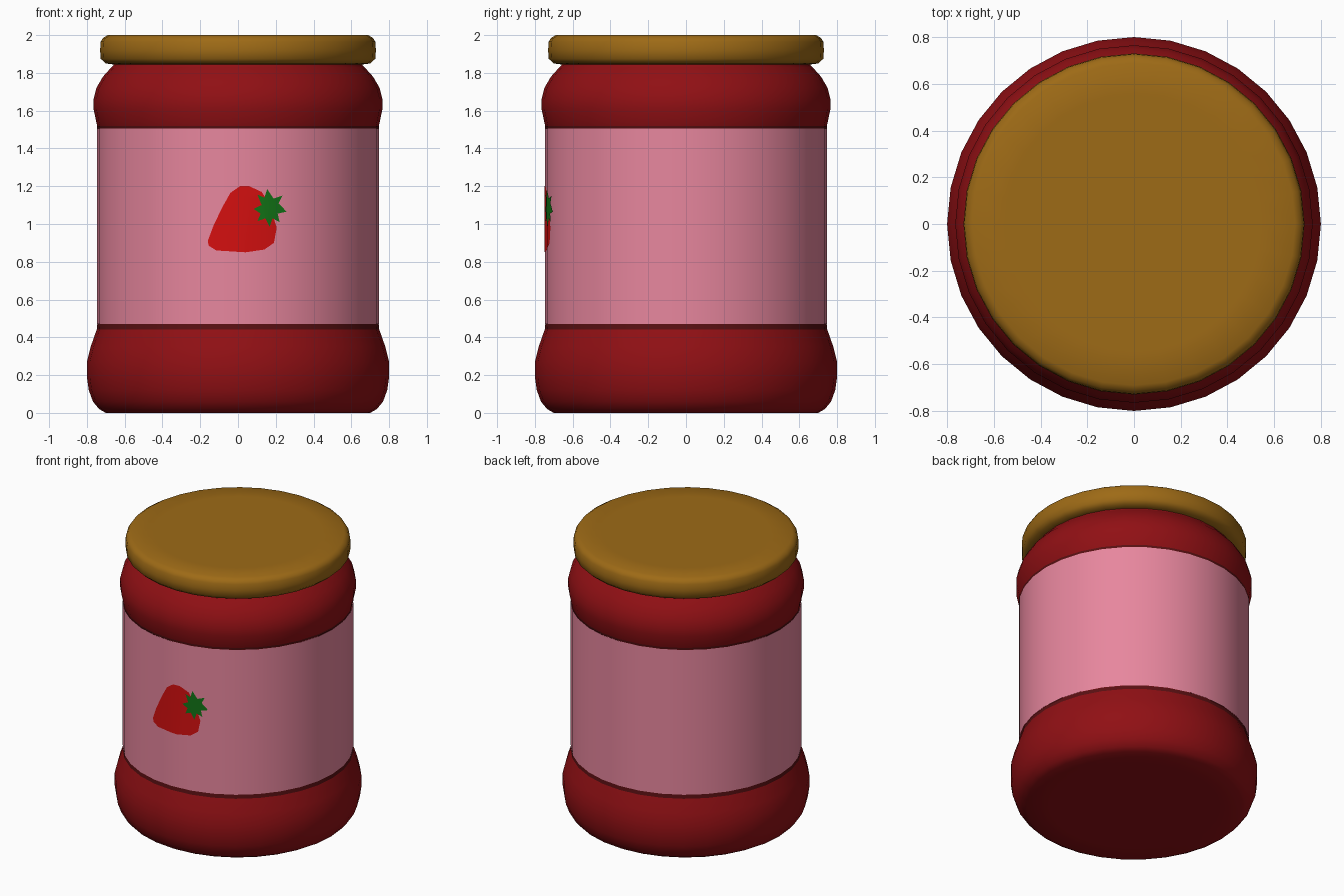
import bpy, bmesh, math

if "Cube" in bpy.data.objects:
    bpy.data.objects.remove(bpy.data.objects["Cube"])

SIDES = 32
LABEL_R = 0.747


def material(name, rgb):
    m = bpy.data.materials.new(name)
    m.diffuse_color = (*rgb, 1)
    m.use_nodes = True
    m.node_tree.nodes["Principled BSDF"].inputs["Base Color"].default_value = m.diffuse_color
    return m


def finish(bm, name, mat, smooth=True):
    me = bpy.data.meshes.new(name)
    bm.to_mesh(me)
    bm.free()
    ob = bpy.data.objects.new(name, me)
    bpy.context.collection.objects.link(ob)
    me.materials.append(mat)
    if smooth:
        bpy.ops.object.select_all(action='DESELECT')
        ob.select_set(True)
        bpy.context.view_layer.objects.active = ob
        bpy.ops.object.shade_smooth_by_angle(angle=math.radians(50))
    return ob


def lathe(name, profile, mat, capped=True):
    """Revolve (radius, z) points, listed bottom to top, around z."""
    bm = bmesh.new()
    rings = []
    for r, z in profile:
        rings.append([bm.verts.new((r * math.cos(i * math.tau / SIDES),
                                    r * math.sin(i * math.tau / SIDES), z))
                      for i in range(SIDES)])
    for a, b in zip(rings, rings[1:]):
        for i in range(SIDES):
            j = (i + 1) % SIDES
            bm.faces.new((a[i], a[j], b[j], b[i]))
    if capped:
        bm.faces.new(rings[0][::-1])
        bm.faces.new(rings[-1])
    return finish(bm, name, mat)


def decal(name, outline, offset, mat):
    """Flat outline in (x, z), wrapped onto the faceted front of the label."""
    bm = bmesh.new()
    face = bm.faces.new([bm.verts.new((x, 0, z)) for x, z in outline])
    face.normal_update()
    if face.normal.y > 0:
        face.normal_flip()
    bmesh.ops.triangulate(bm, faces=bm.faces[:])
    r = LABEL_R + offset
    step = math.tau / SIDES
    for k in range(-2, 3):
        bmesh.ops.bisect_plane(bm, geom=bm.verts[:] + bm.edges[:] + bm.faces[:],
                               plane_co=(r * math.sin(k * step), 0, 0),
                               plane_no=(1, 0, 0))
    for v in bm.verts:
        k = math.floor(math.asin(v.co.x / r) / step)
        x0, x1 = r * math.sin(k * step), r * math.sin((k + 1) * step)
        y0, y1 = r * math.cos(k * step), r * math.cos((k + 1) * step)
        v.co.y = -(y0 + (y1 - y0) * (v.co.x - x0) / (x1 - x0))
    return finish(bm, name, mat)


red = material("jam red", (0.28, 0.005, 0.007))
dark = material("dark red", (0.10, 0.005, 0.006))
pink = material("label pink", (0.80, 0.24, 0.34))
gold = material("lid gold", (0.34, 0.145, 0.008))
berry = material("berry red", (0.66, 0.005, 0.005))
green = material("leaf green", (0.006, 0.17, 0.008))

# Jar body
lathe("jar_body", [
    (0.55, 0), (0.70, 0), (0.735, 0.02), (0.768, 0.06), (0.79, 0.12), (0.80, 0.19),
    (0.80, 0.27), (0.78, 0.35), (0.745, 0.45), (0.738, 0.47), (0.738, 1.50),
    (0.745, 1.515), (0.765, 1.61), (0.765, 1.66), (0.75, 1.72), (0.715, 1.78),
    (0.67, 1.83), (0.66, 1.84), (0.66, 1.87)], red)

# Paper label and the dark lines along its edges
lathe("label", [(LABEL_R, 0.47), (LABEL_R, 1.505)], pink, capped=False)
lathe("label_lower_line", [(0.748, 0.44), (0.745, 0.47)], dark, capped=False)
lathe("label_upper_line", [(0.745, 1.505), (0.748, 1.52)], dark, capped=False)

# Lid
lathe("lid", [
    (0.66, 1.845), (0.70, 1.85), (0.727, 1.875), (0.73, 1.92), (0.727, 1.965),
    (0.715, 1.985), (0.69, 2.0), (0.55, 2.0)], gold)

# Strawberry picture
decal("strawberry", [
    (-0.16, 0.91), (-0.13, 0.99), (-0.085, 1.085), (-0.04, 1.165), (0.01, 1.20),
    (0.06, 1.20), (0.125, 1.17), (0.165, 1.11), (0.205, 0.98), (0.19, 0.90),
    (0.14, 0.865), (0.04, 0.85), (-0.115, 0.86), (-0.155, 0.885)], 0.003, berry)
decal("strawberry_leaf", [
    (0.155, 1.185), (0.188, 1.135), (0.235, 1.15), (0.215, 1.11), (0.257, 1.065),
    (0.21, 1.055), (0.22, 1.01), (0.183, 1.03), (0.167, 0.985), (0.145, 1.03),
    (0.103, 1.015), (0.12, 1.055), (0.082, 1.08), (0.125, 1.10), (0.103, 1.155),
    (0.14, 1.14)], 0.006, green)
